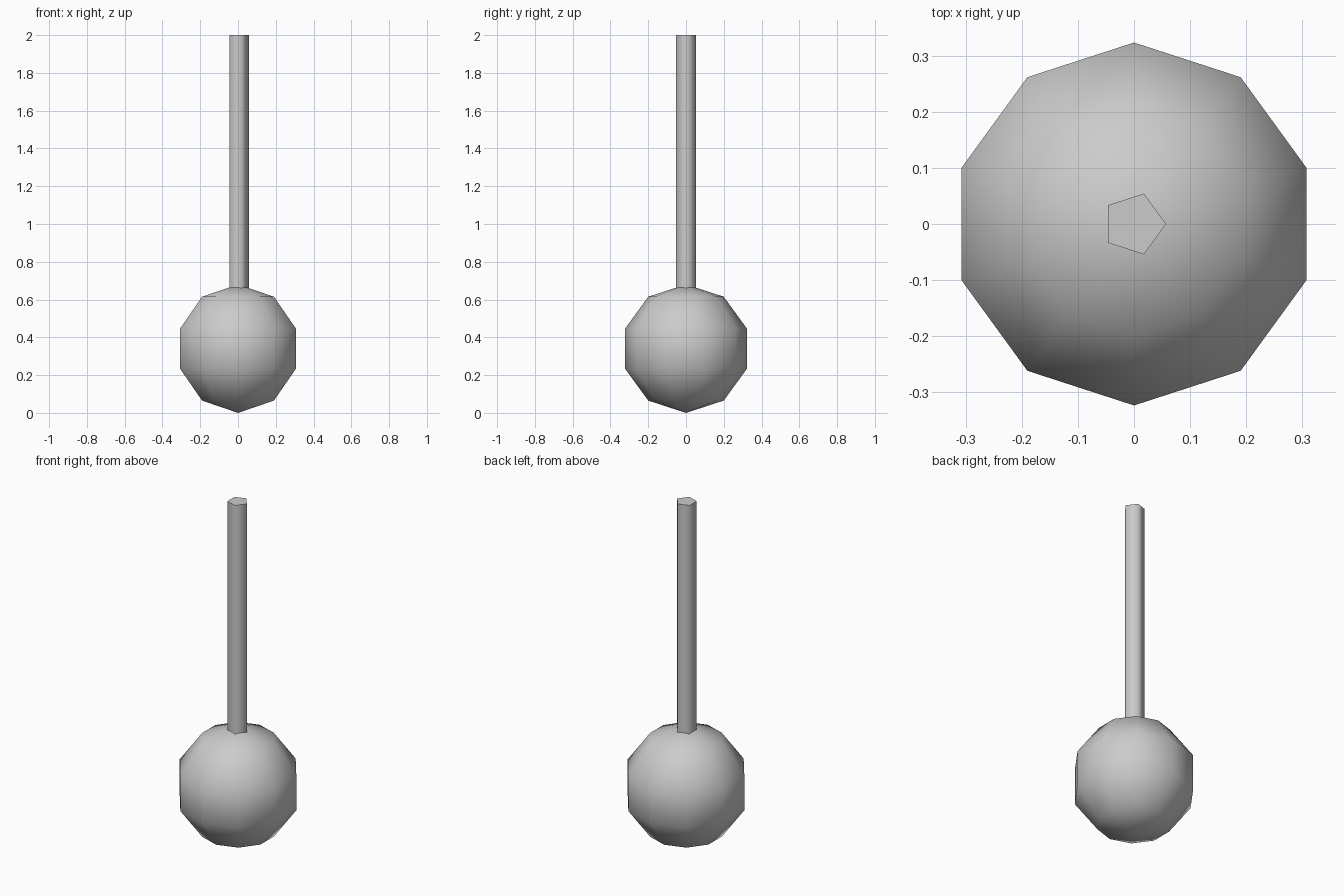
import bpy
import bmesh
from math import cos, sin, tau, pi

if "Cube" in bpy.data.objects:
    bpy.data.objects.remove(bpy.data.objects["Cube"])


def make_object(name, bm):
    bmesh.ops.recalc_face_normals(bm, faces=bm.faces)
    mesh = bpy.data.meshes.new(name)
    bm.to_mesh(mesh)
    bm.free()
    obj = bpy.data.objects.new(name, mesh)
    bpy.context.collection.objects.link(obj)
    return obj


def ring(bm, radius, z, sides, start):
    return [bm.verts.new((radius * cos(start + tau * i / sides),
                          radius * sin(start + tau * i / sides), z))
            for i in range(sides)]


def bridge(bm, low, high):
    n = len(low)
    for i in range(n):
        j = (i + 1) % n
        bm.faces.new((low[i], low[j], high[j], high[i])).smooth = True


# Ball: ten segments, five bands, a corner on the y axis
R, SEGMENTS, BANDS = 0.34, 10, 5
bm = bmesh.new()
rings = [ring(bm, R * sin(pi * k / BANDS), R - R * cos(pi * k / BANDS), SEGMENTS, pi / 2)
         for k in range(1, BANDS)]
for low, high in zip(rings, rings[1:]):
    bridge(bm, low, high)
for loop, z in ((rings[0], 0), (rings[-1], 2 * R)):
    pole = bm.verts.new((0, 0, z))
    for i in range(SEGMENTS):
        bm.faces.new((pole, loop[i], loop[(i + 1) % SEGMENTS])).smooth = True
make_object("ball", bm)

# Rod: five-sided shaft with flat caps, sunk slightly into the ball
bm = bmesh.new()
bottom = ring(bm, 0.057, 0.65, 5, 0)
top = ring(bm, 0.057, 2.0, 5, 0)
bridge(bm, bottom, top)
for cap in (bottom, top):
    face = bm.faces.new(cap)
    for edge in face.edges:
        edge.smooth = False
make_object("rod", bm)
